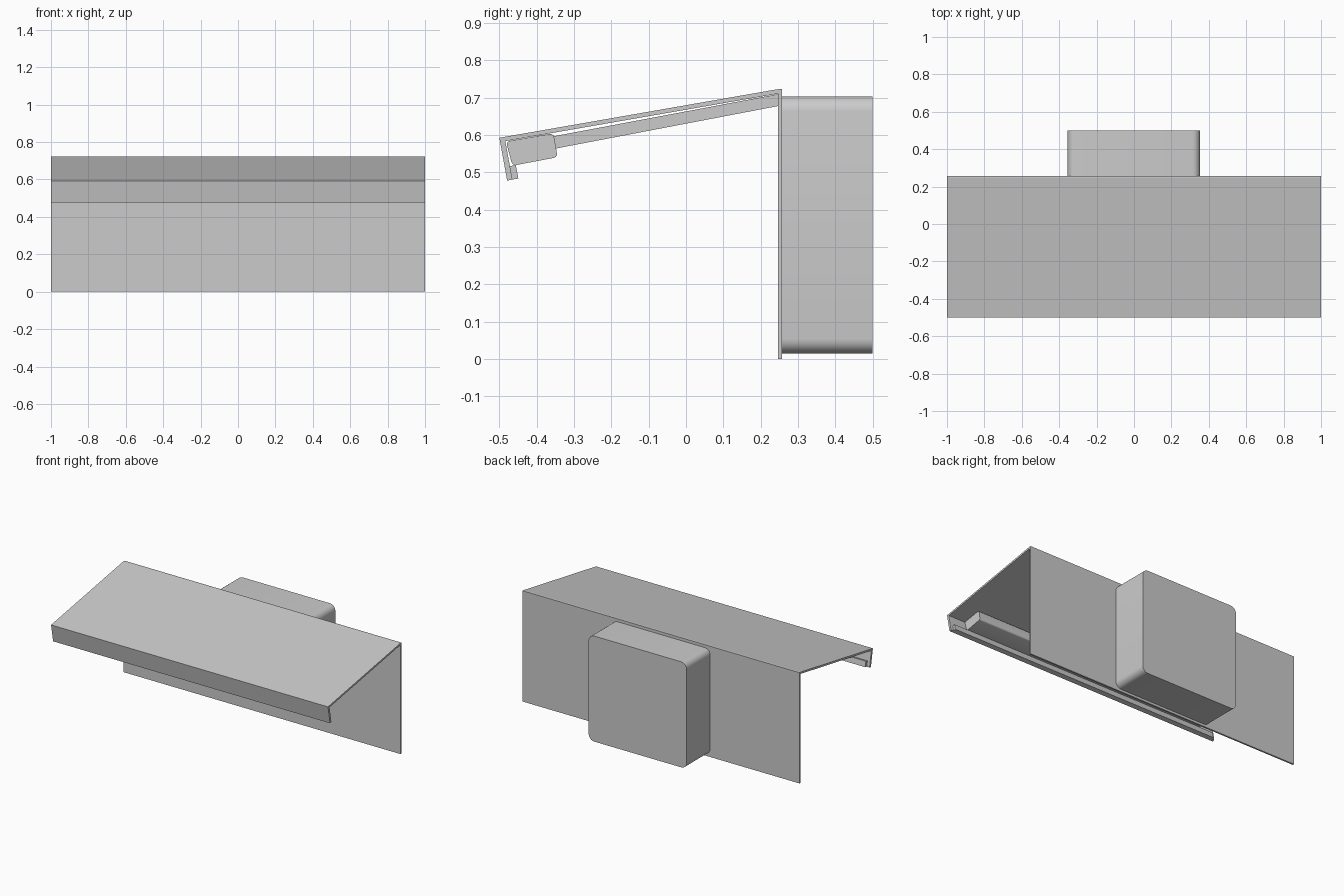
import bpy, bmesh

if "Cube" in bpy.data.objects:
    bpy.data.objects.remove(bpy.data.objects["Cube"])


def extrude_profile(name, pts, x0, x1):
    """Extrude a (y, z) outline along x."""
    bm = bmesh.new()
    face = bm.faces.new([bm.verts.new((x0, y, z)) for y, z in pts])
    ext = bmesh.ops.extrude_face_region(bm, geom=[face])
    verts = [g for g in ext["geom"] if isinstance(g, bmesh.types.BMVert)]
    bmesh.ops.translate(bm, verts=verts, vec=(x1 - x0, 0, 0))
    bmesh.ops.recalc_face_normals(bm, faces=bm.faces)
    mesh = bpy.data.meshes.new(name)
    bm.to_mesh(mesh)
    bm.free()
    obj = bpy.data.objects.new(name, mesh)
    bpy.context.collection.objects.link(obj)
    return obj


def round_edges(obj, axis, radius, segments):
    """Round the edges running along one axis and smooth them."""
    bm = bmesh.new()
    bm.from_mesh(obj.data)
    edges = [e for e in bm.edges
             if abs((e.verts[0].co - e.verts[1].co).normalized()[axis]) > 0.99]
    bmesh.ops.bevel(bm, geom=edges, offset=radius, segments=segments,
                    profile=0.5, affect='EDGES')
    bm.to_mesh(obj.data)
    bm.free()
    bpy.ops.object.select_all(action='DESELECT')
    obj.select_set(True)
    bpy.context.view_layer.objects.active = obj
    bpy.ops.object.shade_smooth_by_angle()


# Bent sheet: back panel, sloping hood and front lip
extrude_profile("hood_sheet", [
    (0.257, 0.0), (0.257, 0.723), (0.245, 0.723), (-0.5, 0.593),
    (-0.479, 0.478), (-0.465, 0.481), (-0.484, 0.584),
    (0.246, 0.711), (0.246, 0.0)], -1, 1)

# Return strip along the inside of the lip
extrude_profile("lip_return", [
    (-0.465, 0.481), (-0.449, 0.484), (-0.456, 0.52), (-0.472, 0.517)], -0.98, 0.98)

# Long lamp bar tucked behind the lip
lamp = extrude_profile("lamp_bar", [
    (-0.482, 0.583), (-0.355, 0.605), (-0.344, 0.541), (-0.465, 0.518)], -0.88, 0.88)
round_edges(lamp, 0, 0.01, 3)

# Arm carrying the lamp bar from the back panel
extrude_profile("lamp_arm", [
    (-0.36, 0.596), (0.247, 0.71), (0.247, 0.678), (-0.36, 0.562)], -0.06, 0.06)

# Rounded housing behind the panel
housing = extrude_profile("rear_housing", [
    (0.257, 0.015), (0.5, 0.015), (0.5, 0.704), (0.257, 0.704)], -0.355, 0.353)
round_edges(housing, 1, 0.04, 6)
